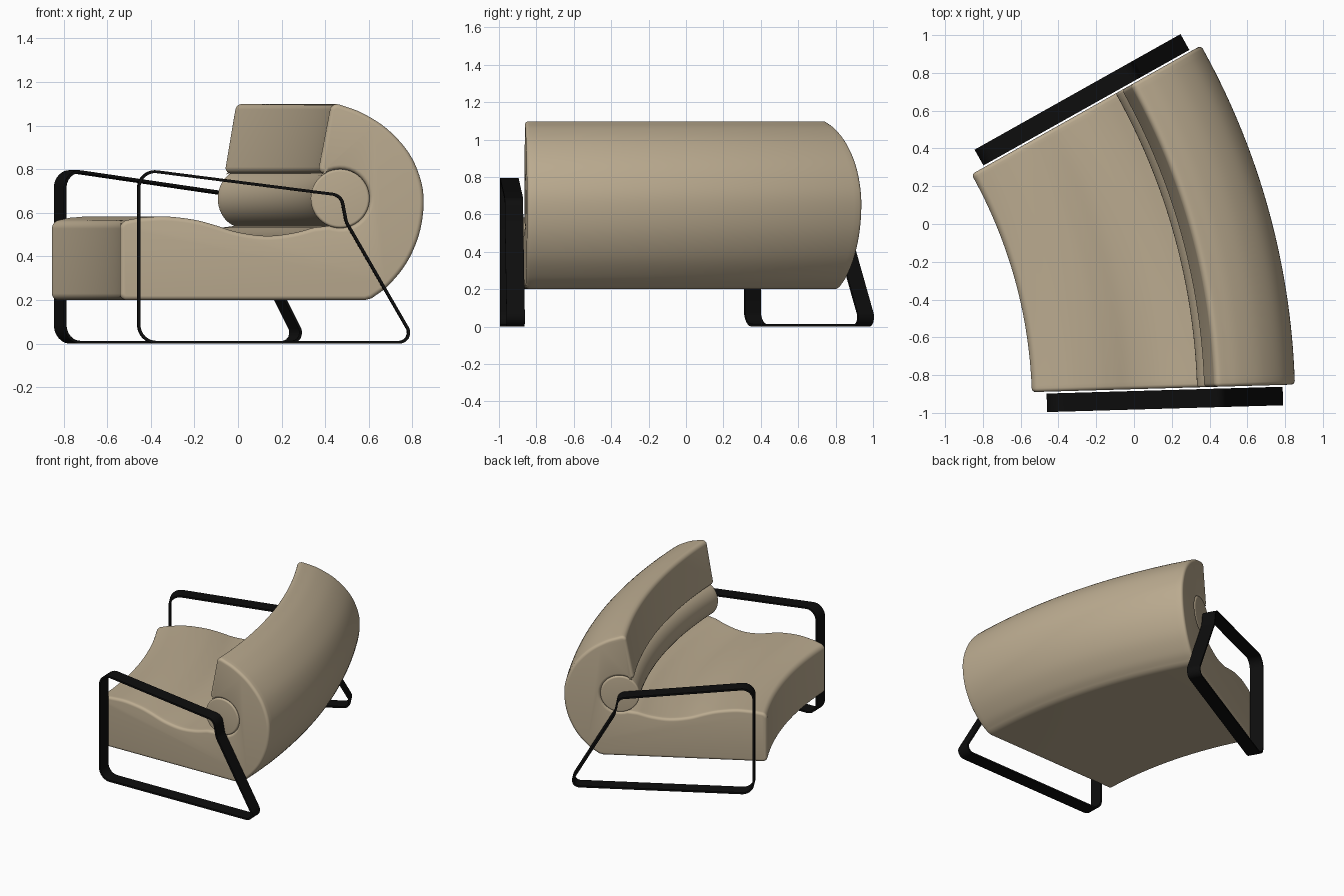
import bpy, bmesh, math
from mathutils import Vector

if "Cube" in bpy.data.objects:
    bpy.data.objects.remove(bpy.data.objects["Cube"])

# The sofa is a side profile (u = radial position, z = height) swept about a vertical axis
CX, CY = -3.043, -0.962
A0, A1 = math.radians(1.65), math.radians(29.3)


def place(u, z, ang, off=0.0):
    r = u - CX
    return (CX + r * math.cos(ang) - off * math.sin(ang),
            CY + r * math.sin(ang) + off * math.cos(ang), z)


def material(name, col):
    m = bpy.data.materials.new(name)
    m.diffuse_color = (*col, 1)
    m.use_nodes = True
    m.node_tree.nodes["Principled BSDF"].inputs["Base Color"].default_value = m.diffuse_color
    return m


TAN = material("tan upholstery", (0.50, 0.41, 0.28))
BLACK = material("black metal", (0.004, 0.004, 0.004))


def fillet(corners, n=8):
    """Closed polygon of (u, z, radius) with rounded corners."""
    out = []
    for i, (x, z, r) in enumerate(corners):
        p = Vector((x, z))
        if r == 0:
            out.append(p)
            continue
        a = (Vector(corners[i - 1][:2]) - p).normalized()
        b = (Vector(corners[(i + 1) % len(corners)][:2]) - p).normalized()
        half = a.angle(b) / 2
        c = p + (a + b).normalized() * (r / math.sin(half))
        d = r / math.tan(half)
        v1, v2 = p + a * d - c, p + b * d - c
        for k in range(n + 1):
            out.append(c + v1.lerp(v2, k / n).normalized() * r)
    return out


def spline(pts, n=5):
    """Catmull-Rom curve through points, returned as zero-radius corners."""
    P = [Vector(p) for p in pts]
    P = [2 * P[0] - P[1]] + P + [2 * P[-1] - P[-2]]
    out = []
    for i in range(1, len(P) - 2):
        a, b, c, d = P[i - 1:i + 3]
        for k in range(n):
            t = k / n
            q = 0.5 * (2 * b + (c - a) * t + (2 * a - 5 * b + 4 * c - d) * t * t
                       + (3 * b - a - 3 * c + d) * t ** 3)
            out.append((q.x, q.y, 0))
    return out + [(P[-2].x, P[-2].y, 0)]


def inset(pts, d):
    """Offset a counter-clockwise outline inwards."""
    out = []
    for i, p in enumerate(pts):
        e1 = (p - pts[i - 1]).normalized()
        e2 = (pts[(i + 1) % len(pts)] - p).normalized()
        n1, n2 = Vector((-e1.y, e1.x)), Vector((-e2.y, e2.x))
        out.append(p + (n1 + n2) * (d / max(0.4, 1 + n1.dot(n2))))
    return out


def build(name, rings, mat, closed=False):
    """Skin a list of vertex rings; cap the ends or close the loop."""
    bm = bmesh.new()
    R = [[bm.verts.new(co) for co in ring] for ring in rings]
    n = len(R[0])
    for i in range(len(R) if closed else len(R) - 1):
        a, b = R[i], R[(i + 1) % len(R)]
        for j in range(n):
            k = (j + 1) % n
            bm.faces.new((a[j], a[k], b[k], b[j]))
    if not closed:
        bm.faces.new(R[0])
        bm.faces.new(R[-1])
    bmesh.ops.recalc_face_normals(bm, faces=bm.faces)
    me = bpy.data.meshes.new(name)
    bm.to_mesh(me)
    bm.free()
    me.materials.append(mat)
    me.shade_smooth()
    me.set_sharp_from_angle(angle=math.radians(35))
    ob = bpy.data.objects.new(name, me)
    bpy.context.collection.objects.link(ob)
    return ob


def sweep(name, profile, edge, segs=36, steps=5):
    """Sweep a profile around the axis with rounded end edges."""
    secs = []
    for k in range(steps + 1):
        t = k / steps * math.pi / 2
        secs.append((A0, edge * (1 - math.cos(t)), edge * (1 - math.sin(t))))
    for k in range(1, segs):
        secs.append((A0 + (A1 - A0) * k / segs, 0, 0))
    for ang, off, ins in secs[steps::-1]:
        secs.append((A1, -off, ins))
    rings = [[place(p.x, p.y, ang, off) for p in inset(profile, ins)]
             for ang, off, ins in secs]
    return build(name, rings, TAN)


# Upholstered body: seat and curled back in one outline, with a pocket for the bolster
BC, BR = (0.47, 0.665), 0.135
outer = spline([(0.615, 0.208), (0.69, 0.265), (0.775, 0.37), (0.832, 0.50), (0.853, 0.635),
                (0.84, 0.75), (0.785, 0.875), (0.685, 0.985), (0.57, 1.058), (0.47, 1.095)])
pocket = []
for k in range(25):
    a = math.radians(121 - k * (121 + 112) / 24)
    pocket.append((BC[0] + BR * math.cos(a), BC[1] + BR * math.sin(a), 0))
seat_top = spline([(0.35, 0.532), (0.25, 0.506), (0.13, 0.494), (0.0, 0.511), (-0.11, 0.545),
                   (-0.2, 0.568), (-0.33, 0.583), (-0.45, 0.577)])
body = ([(-0.54, 0.2, 0.03), (0.585, 0.2, 0)] + outer
        + [(0.43, 1.104, 0.03), (0.367, 0.777, 0.025)] + pocket + seat_top
        + [(-0.54, 0.56, 0.04)])
sweep("seat_and_back", fillet(body), 0.02)

# Lumbar bolster
circle = [Vector((BC[0] + BR * math.cos(i * math.tau / 48), BC[1] + BR * math.sin(i * math.tau / 48)))
          for i in range(48)]
sweep("bolster", circle, 0.012)

# Flat-bar side frames: arm, front post, floor runner and raked rear post
loop = fillet([(-0.462, 0, 0.085), (0.825, 0, 0.05), (0.502, 0.56, 0.08),
               (0.478, 0.686, 0.06), (-0.462, 0.806, 0.08)])
inner = inset(loop, 0.013)
for name, ang, o1, o2 in (("near_side_frame", A0, -0.01, -0.108),
                          ("far_side_frame", A1, 0.01, 0.106)):
    rings = [[place(p.x, p.y, ang, o1), place(p.x, p.y, ang, o2),
              place(q.x, q.y, ang, o2), place(q.x, q.y, ang, o1)]
             for p, q in zip(loop, inner)]
    build(name, rings, BLACK, closed=True)
